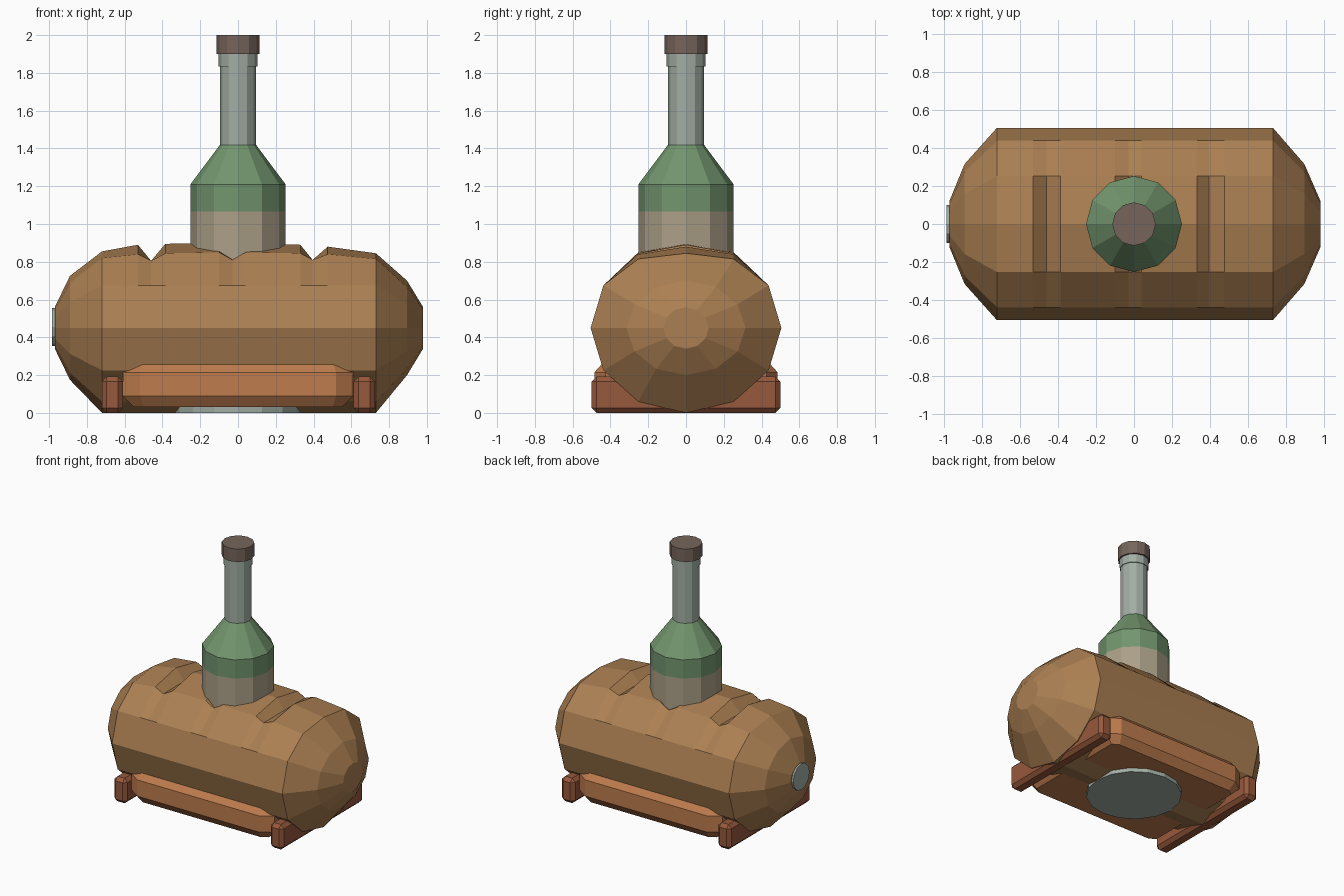
import bpy, bmesh, math
from mathutils import Matrix

if "Cube" in bpy.data.objects:
    bpy.data.objects.remove(bpy.data.objects["Cube"])


def material(name, rgb):
    m = bpy.data.materials.new(name)
    m.diffuse_color = (*rgb, 1)
    m.use_nodes = True
    m.node_tree.nodes["Principled BSDF"].inputs["Base Color"].default_value = m.diffuse_color
    return m


CRUST = material("crust brown", (0.41, 0.215, 0.085))
BOARD = material("orange wood", (0.51, 0.20, 0.075))
RAIL = material("red wood", (0.31, 0.10, 0.045))
GREEN = material("bottle green", (0.17, 0.30, 0.155))
LABEL = material("label cream", (0.41, 0.35, 0.245))
FOIL = material("pale grey", (0.36, 0.42, 0.37))
CORK = material("cork brown", (0.18, 0.13, 0.105))


def loft(name, rings, mats, pick=None):
    """Skin a list of equal-sized vertex rings and cap both ends."""
    bm = bmesh.new()
    rows = [[bm.verts.new(p) for p in ring] for ring in rings]
    n = len(rows[0])
    for k in range(len(rows) - 1):
        a, b = rows[k], rows[k + 1]
        for i in range(n):
            f = bm.faces.new((a[i], a[(i + 1) % n], b[(i + 1) % n], b[i]))
            f.material_index = pick(k) if pick else 0
    for k, row in ((0, rows[0]), (len(rows) - 2, rows[-1])):
        bm.faces.new(row).material_index = pick(k) if pick else 0
    bmesh.ops.recalc_face_normals(bm, faces=bm.faces)
    me = bpy.data.meshes.new(name)
    bm.to_mesh(me)
    bm.free()
    ob = bpy.data.objects.new(name, me)
    bpy.context.collection.objects.link(ob)
    for m in mats:
        me.materials.append(m)
    return ob


def circle(r, z, n=12):
    return [(r * math.cos(2 * math.pi * i / n), r * math.sin(2 * math.pi * i / n), z)
            for i in range(n)]


def lathe(name, profile, mats, pick=None, n=12):
    return loft(name, [circle(r, z, n) for r, z in profile], mats, pick)


# Loaf: 12-sided sections along x; crest and shoulder heights cut the scores
def section(x, ry, rz, crest=None, shoulder=None):
    pts = []
    for i in range(12):
        a = math.radians(30 * i)
        z = 0.45 + rz * math.sin(a)
        if crest and i == 3:
            z = crest
        if shoulder and i in (2, 4):
            z = shoulder
        pts.append((x, ry * math.cos(a), z))
    return pts


middle = [(-0.72, 0.855, 0.82), (-0.53, 0.89, 0.84), (-0.46, 0.805, 0.805),
          (-0.385, 0.895, 0.845), (-0.10, 0.90, 0.85), (-0.03, 0.81, 0.81),
          (0.04, 0.90, 0.85), (0.33, 0.89, 0.845), (0.395, 0.81, 0.81),
          (0.475, 0.88, 0.84), (0.73, 0.845, 0.815)]
sections = [section(-0.97, 0.12, 0.11), section(-0.89, 0.315, 0.275)]
sections += [section(x, 0.505, 0.45, c, s) for x, c, s in middle]
sections += [section(0.895, 0.315, 0.25), section(0.98, 0.12, 0.11)]
loft("loaf", sections, [CRUST])

# Disc on the left end of the loaf
disc = lathe("end_disc", [(0.10, -0.012), (0.10, 0.01)], [FOIL])
disc.data.transform(Matrix.Translation((-0.972, 0, 0.455)) @ Matrix.Rotation(math.pi / 2, 4, 'Y'))

# Bottle: label band, green shoulders
lathe("bottle", [(0.252, 0.5), (0.252, 1.065), (0.252, 1.21), (0.095, 1.42)],
      [LABEL, GREEN], lambda k: 0 if k == 0 else 1)
lathe("neck_foil", [(0.096, 1.40), (0.096, 1.84)], [FOIL])
lathe("neck_collar", [(0.102, 1.835), (0.102, 1.90)], [FOIL])
lathe("cork", [(0.114, 1.90), (0.114, 2.0)], [CORK])


# Board under the loaf: chamfered on every edge
def octagon(x, y, cx, cy, z):
    return [(x, -y + cy, z), (x, y - cy, z), (x - cx, y, z), (-x + cx, y, z),
            (-x, y - cy, z), (-x, -y + cy, z), (-x + cx, -y, z), (x - cx, -y, z)]


loft("board", [octagon(0.55, 0.44, 0.05, 0.03, 0.03), octagon(0.61, 0.485, 0.09, 0.06, 0.09),
               octagon(0.61, 0.485, 0.09, 0.06, 0.215), octagon(0.55, 0.44, 0.05, 0.03, 0.265)],
     [BOARD])

# Round foot plate
lathe("foot_plate", [(0.335, 0.0), (0.335, 0.035)], [FOIL], n=16)

# Two cross rails
for side, x in (("left", -0.665), ("right", 0.668)):
    bpy.ops.mesh.primitive_cube_add(size=1, location=(x, 0, 0.096))
    rail = bpy.context.object
    rail.name = side + "_rail"
    rail.data.transform(Matrix.Diagonal((0.112, 1.0, 0.192, 1)))
    rail.data.materials.append(RAIL)
    bev = rail.modifiers.new("chamfer", 'BEVEL')
    bev.width = 0.026
    bev.segments = 1
